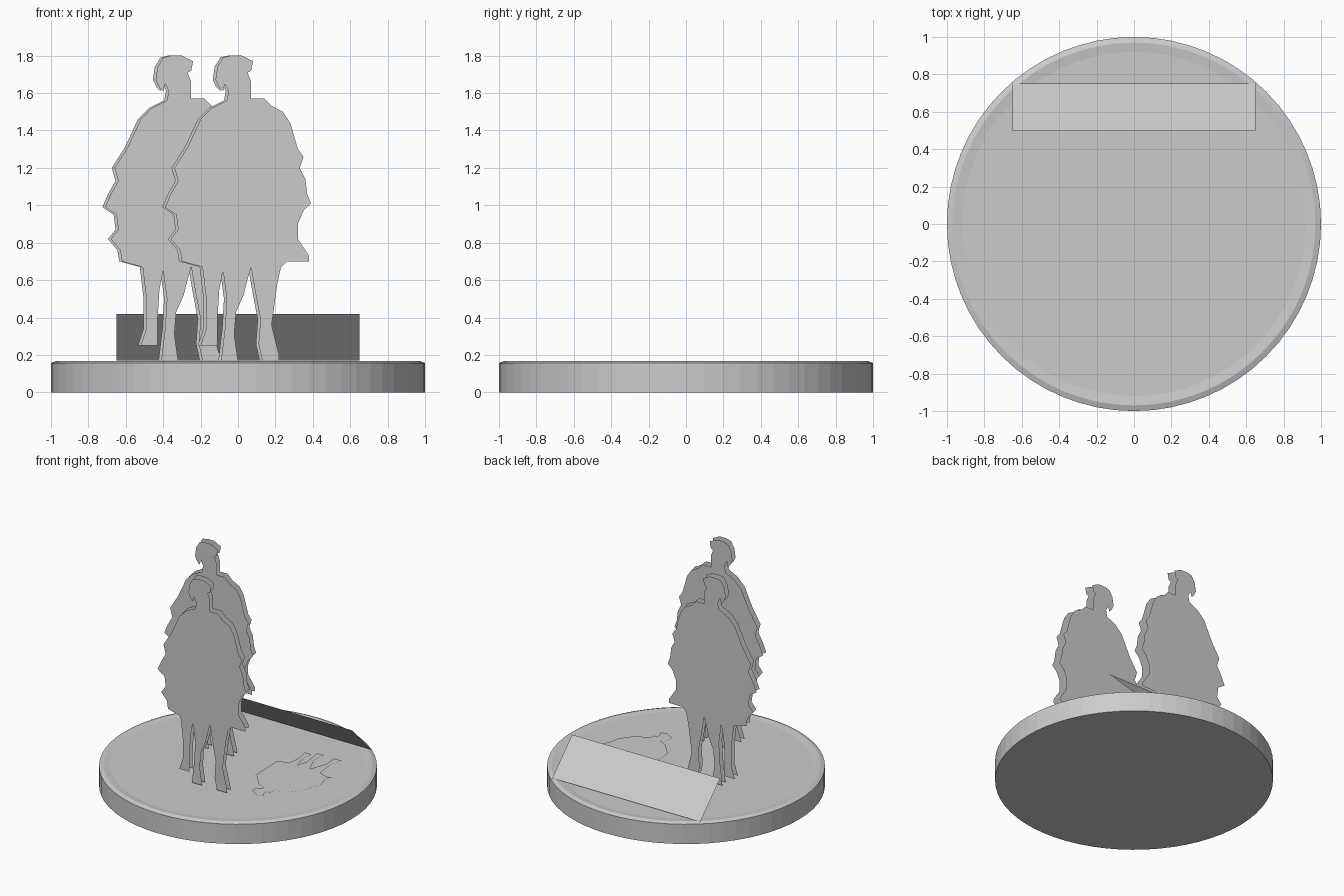
import bpy, bmesh, math
from mathutils import Vector

stone = bpy.data.materials.new("plain_grey")
stone.diffuse_color = (0.6, 0.6, 0.6, 1)


def finish(name, bm):
    mesh = bpy.data.meshes.new(name)
    bm.to_mesh(mesh)
    bm.free()
    mesh.materials.append(stone)
    obj = bpy.data.objects.new(name, mesh)
    bpy.context.collection.objects.link(obj)
    return obj


def card(name, points, facing):
    """Flat cut-out from an outline, turned to face the given direction."""
    bm = bmesh.new()
    face = bm.faces.new([bm.verts.new(p) for p in points])
    face.normal_update()
    if face.normal.dot(Vector(facing)) < 0:
        face.normal_flip()
    bmesh.ops.triangulate(bm, faces=[face], ngon_method='EAR_CLIP')
    return finish(name, bm)


# Round base: turned profile with a bevelled lip and slightly sunk floor
bm = bmesh.new()
SIDES = 64
profile = [(1, 0), (1, 0.157), (0.97, 0.168), (0.92, 0.162)]
rings = [[bm.verts.new((r * math.cos(math.tau * i / SIDES),
                        r * math.sin(math.tau * i / SIDES), z))
          for i in range(SIDES)] for r, z in profile]
for low, high in zip(rings, rings[1:]):
    for i in range(SIDES):
        j = (i + 1) % SIDES
        bm.faces.new((low[i], low[j], high[j], high[i]))
bm.faces.new(rings[0][::-1])
bm.faces.new(rings[-1])
finish("round_base", bm)

# Standing soldier outline (x, z): head, right side, legs, left side, crest
standing = [
    (-.04, 1.80), (.02, 1.80), (.08, 1.77), (.07, 1.72), (.05, 1.71), (.07, 1.66),
    (.07, 1.57), (.14, 1.57), (.18, 1.53), (.24, 1.50), (.28, 1.44), (.32, 1.30),
    (.35, 1.26), (.33, 1.20), (.36, 1.14), (.37, 1.06), (.39, 1.01), (.35, .97),
    (.32, .90), (.32, .82), (.38, .73), (.38, .70), (.26, .70), (.23, .67),
    (.21, .58), (.18, .36), (.22, .20), (.22, .17), (.13, .17), (.11, .26),
    (.12, .39), (.09, .55), (.07, .67), (.05, .60), (.03, .52), (-.01, .43),
    (-.02, .31), (0, .17), (-.09, .17), (-.07, .34), (-.06, .50), (-.08, .65),
    (-.10, .55), (-.11, .39), (-.11, .25), (-.20, .25), (-.17, .34), (-.17, .50),
    (-.19, .67), (-.30, .70), (-.31, .76), (-.36, .82), (-.32, .87), (-.33, .95),
    (-.39, .99), (-.36, 1.06), (-.32, 1.13), (-.34, 1.20), (-.27, 1.31),
    (-.20, 1.46), (-.14, 1.52), (-.06, 1.56), (-.05, 1.61), (-.07, 1.65),
    (-.08, 1.61), (-.10, 1.63), (-.12, 1.67), (-.11, 1.74), (-.08, 1.79)]

# Two standing figures, each a front card and a back card just behind it
for label, dx, y in (("near", 0, -0.45), ("far", -0.32, 0.09)):
    card(label + "_figure_front", [(x + dx, y, z) for x, z in standing], (0, -1, 0))
    card(label + "_figure_back",
         [(x + dx - 0.015, y + 0.06, z) for x, z in standing], (0, 1, 0))

# Fallen figure lying flat on the base (x, y)
fallen = [
    (.20, .21), (.29, .23), (.30, .34), (.28, .44), (.34, .44), (.33, .34),
    (.36, .23), (.38, .32), (.36, .48), (.42, .48), (.41, .37), (.47, .23),
    (.52, .37), (.51, .475), (.58, .475), (.55, .37), (.57, .22), (.65, .19),
    (.68, .21), (.66, .15), (.69, .06), (.66, -.02), (.65, -.08), (.59, -.16),
    (.53, -.20), (.47, -.22), (.47, -.27), (.44, -.26), (.44, -.30), (.46, -.34),
    (.41, -.35), (.34, -.31), (.34, -.25), (.38, -.24), (.38, -.22), (.30, -.18),
    (.25, -.11), (.21, -.08)]
card("fallen_figure", [(x, y, 0.168) for x, y in fallen], (0, 0, 1))

# Slanted name board at the back, high edge towards the front
card("slanted_board", [(-.65, .5, .42), (.65, .5, .42), (.65, .75, .17), (-.65, .75, .17)],
     (0, 1, 1))
